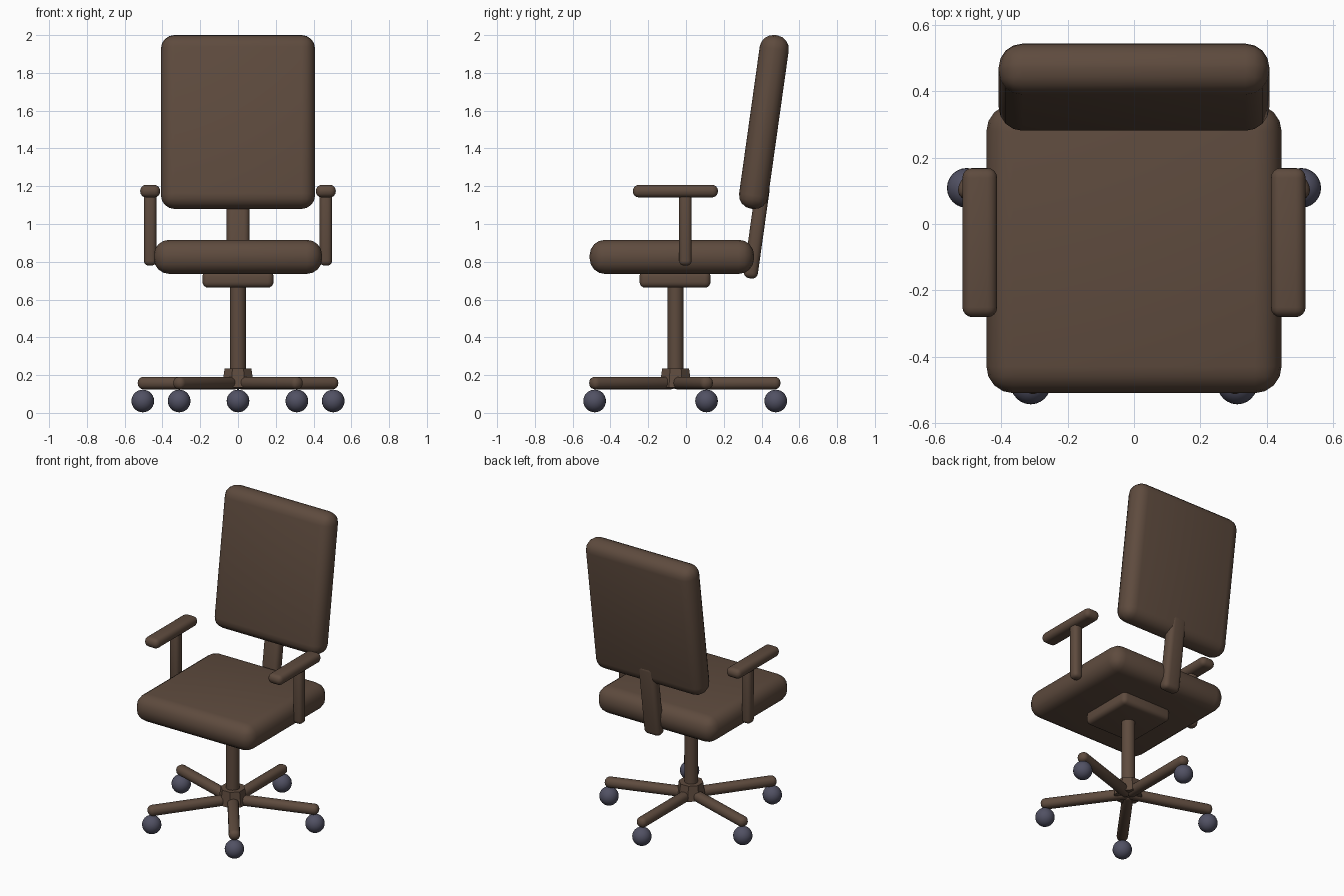
import bpy
import math
from mathutils import Matrix

cube = bpy.data.objects.get("Cube")
if cube:
    bpy.data.objects.remove(cube, do_unlink=True)


def material(name, rgb):
    mat = bpy.data.materials.new(name)
    mat.use_nodes = True
    mat.diffuse_color = (*rgb, 1)
    mat.node_tree.nodes["Principled BSDF"].inputs["Base Color"].default_value = (*rgb, 1)
    return mat


BROWN = material("dark brown", (0.112, 0.070, 0.048))
SLATE = material("slate caster", (0.082, 0.082, 0.125))
CENTRE_Y = -0.055


def finish(name, mat):
    obj = bpy.context.object
    obj.name = name
    obj.data.materials.append(mat)
    bpy.ops.object.shade_smooth_by_angle(angle=math.radians(35))
    return obj


def rounded_box(name, size, loc, radius, rot=(0, 0, 0), shift=0):
    """Box with rounded edges; shift moves it along its own x axis."""
    bpy.ops.mesh.primitive_cube_add(size=1, location=loc, rotation=rot)
    obj = bpy.context.object
    obj.data.transform(Matrix.Translation((shift, 0, 0)) @ Matrix.Diagonal((*size, 1)))
    bevel = obj.modifiers.new("rounding", 'BEVEL')
    bevel.width = radius
    bevel.segments = 4
    bpy.ops.object.modifier_apply(modifier=bevel.name)
    return finish(name, BROWN)


# Five-armed base with ball casters, one arm pointing straight back
for i in range(5):
    a = math.radians(90 + 72 * i)
    rounded_box(f"base_arm_{i + 1}", (0.555, 0.07, 0.066), (0, CENTRE_Y, 0.158),
                0.03, (0, 0, a), shift=0.2775)
    bpy.ops.mesh.primitive_uv_sphere_add(
        segments=24, ring_count=14, radius=0.06,
        location=(0.53 * math.cos(a), CENTRE_Y + 0.53 * math.sin(a), 0.063))
    finish(f"caster_{i + 1}", SLATE)

# Hub and column
bpy.ops.mesh.primitive_cone_add(vertices=8, radius1=0.092, radius2=0.077, depth=0.1,
                                location=(0, CENTRE_Y, 0.185),
                                rotation=(0, 0, math.radians(22.5)))
finish("hub", BROWN)
bpy.ops.mesh.primitive_cylinder_add(vertices=24, radius=0.042, depth=0.56,
                                    location=(0, CENTRE_Y, 0.42))
finish("column", BROWN)

# Seat and its mounting plate
rounded_box("seat_plate", (0.376, 0.376, 0.09), (0, CENTRE_Y - 0.003, 0.708), 0.03)
rounded_box("seat", (0.89, 0.87, 0.18), (0, -0.075, 0.826), 0.08)

# Tilted backrest and its stem
TILT = (math.radians(-8), 0, 0)
rounded_box("backrest", (0.816, 0.155, 0.928), (0, 0.4125, 1.54), 0.072, TILT)
rounded_box("back_stem", (0.122, 0.075, 0.5), (0, 0.374, 0.96), 0.03, TILT)

# Armrests on posts
for side, s in (("left", 1), ("right", -1)):
    rounded_box(f"{side}_arm_post", (0.066, 0.066, 0.4), (s * 0.465, -0.003, 0.98), 0.025)
    rounded_box(f"{side}_arm_pad", (0.105, 0.45, 0.066), (s * 0.465, -0.056, 1.174), 0.03)
